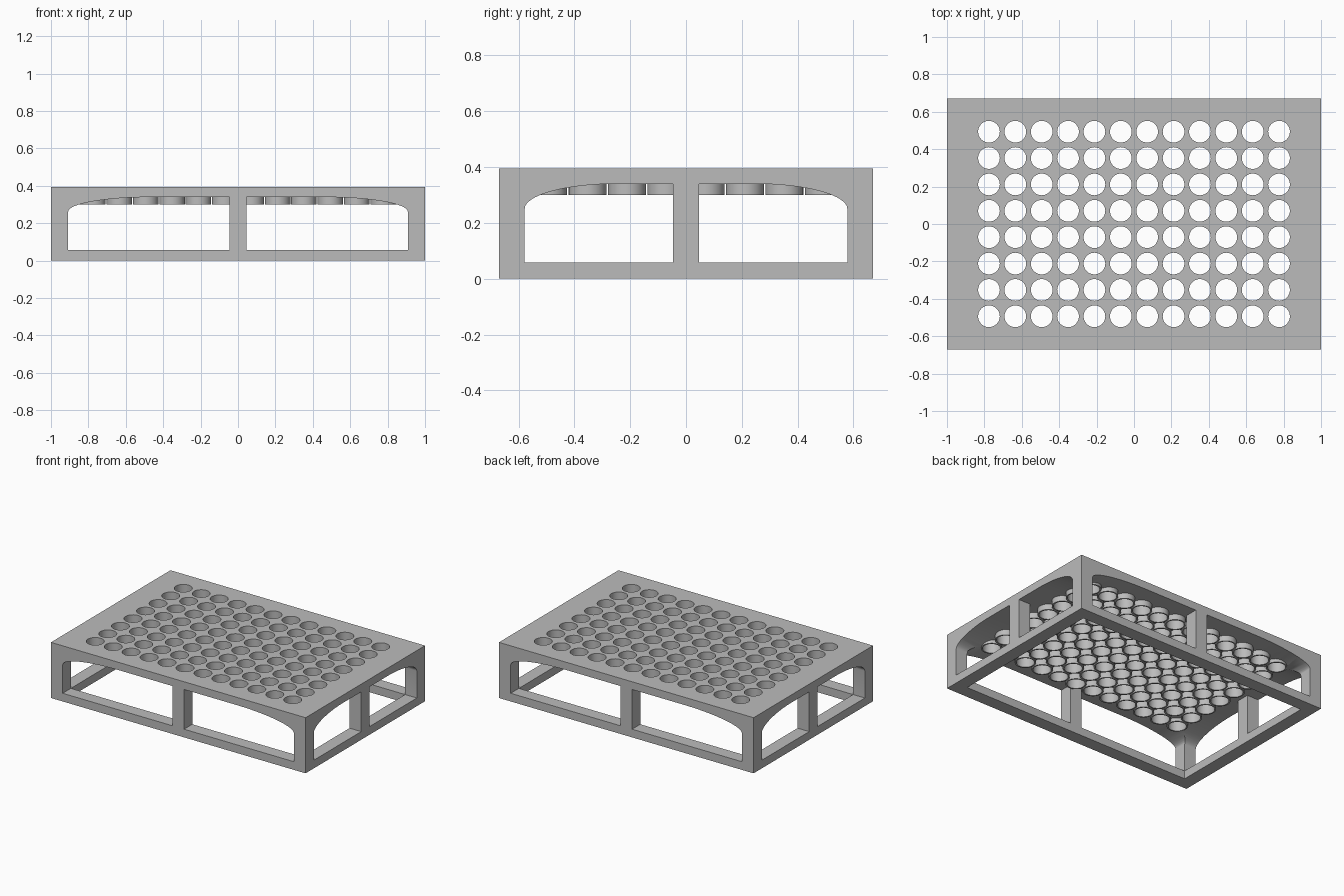
import bpy, bmesh, math
from mathutils import Matrix

if "Cube" in bpy.data.objects:
    bpy.data.objects.remove(bpy.data.objects["Cube"])

HX, HY, H = 1.0, 0.67, 0.395       # half length, half depth, height
WALL, RAIL = 0.092, 0.058          # frame thickness, bottom rail height
CEIL = 0.34                        # underside of the top plate
PITCH, HOLE, TUBE = 0.141, 0.058, 0.068
SEG = 32

grey = bpy.data.materials.new("plain grey")
grey.use_nodes = True
grey.diffuse_color = (0.5, 0.5, 0.5, 1)
grey.node_tree.nodes["Principled BSDF"].inputs["Base Color"].default_value = (0.5, 0.5, 0.5, 1)


def add(name, bm):
    bmesh.ops.recalc_face_normals(bm, faces=bm.faces)
    mesh = bpy.data.meshes.new(name)
    bm.to_mesh(mesh)
    bm.free()
    mesh.materials.append(grey)
    ob = bpy.data.objects.new(name, mesh)
    bpy.context.collection.objects.link(ob)
    return ob


def box(bm, x, y, z0, z1, sx, sy):
    m = Matrix.Translation((x, y, (z0 + z1) / 2)) @ Matrix.Diagonal((sx, sy, z1 - z0, 1))
    bmesh.ops.create_cube(bm, size=1, matrix=m)


def arch(half, rx, spring, depth, along_x):
    """Prism with elliptical shoulders, running through the whole frame."""
    right = []
    for i in range(17):
        a = math.pi / 2 * i / 16
        right.append((half - rx + rx * math.cos(a), spring + (CEIL - spring) * math.sin(a)))
    prof = [(-half, RAIL), (half, RAIL)] + right + [(-u, z) for u, z in reversed(right)]
    bm = bmesh.new()
    face = bm.faces.new([bm.verts.new((-depth, u, z) if along_x else (u, -depth, z)) for u, z in prof])
    ext = bmesh.ops.extrude_face_region(bm, geom=[face])
    move = (2 * depth, 0, 0) if along_x else (0, 2 * depth, 0)
    bmesh.ops.translate(bm, vec=move, verts=[v for v in ext["geom"] if isinstance(v, bmesh.types.BMVert)])
    return add("arch_cutter", bm)


def combine(ob, tool, operation):
    """Apply a boolean and remove the helper."""
    tool.hide_render = True
    mod = ob.modifiers.new("boolean", "BOOLEAN")
    mod.operation, mod.solver, mod.object = operation, "EXACT", tool
    bpy.context.view_layer.update()
    result = bpy.data.meshes.new_from_object(ob.evaluated_get(bpy.context.evaluated_depsgraph_get()))
    ob.modifiers.clear()
    ob.data = result
    bpy.data.objects.remove(tool)


def smooth(ob):
    bpy.ops.object.select_all(action="DESELECT")
    ob.select_set(True)
    bpy.context.view_layer.objects.active = ob
    bpy.ops.object.shade_smooth_by_angle(angle=math.radians(30))


# Frame: solid block opened by two crossing arches and a bottom opening
bm = bmesh.new()
box(bm, 0, 0, 0, H, 2 * HX, 2 * HY)
frame = add("rack_frame", bm)
combine(frame, arch(HX - WALL, 0.45, 0.262, 1, False), "DIFFERENCE")
combine(frame, arch(HY - WALL, 0.33, 0.25, 1.3, True), "DIFFERENCE")
bm = bmesh.new()
box(bm, 0, 0, -0.1, 0.1, 2 * (HX - WALL), 2 * (HY - WALL))
combine(frame, add("floor_cutter", bm), "DIFFERENCE")

# Middle posts on all four sides
bm = bmesh.new()
for s in (-1, 1):
    box(bm, 0, s * (HY - WALL / 2), 0.03, 0.36, WALL, WALL)
    box(bm, s * (HX - WALL / 2), 0, 0.03, 0.36, WALL, WALL)
combine(frame, add("middle_posts", bm), "UNION")

# Grid of round holes
centres = [((i - 5.5) * PITCH, (j - 3.5) * PITCH) for i in range(12) for j in range(8)]
bm = bmesh.new()
for x, y in centres:
    bmesh.ops.create_cone(bm, cap_ends=True, segments=SEG, radius1=HOLE, radius2=HOLE, depth=0.4,
                          matrix=Matrix.Translation((x, y, 0.35)))
combine(frame, add("hole_cutter", bm), "DIFFERENCE")
smooth(frame)

# Short sleeves hanging below the holes
bm = bmesh.new()
section = [(HOLE, 0.3), (TUBE, 0.3), (TUBE, CEIL + 0.002), (HOLE, CEIL + 0.002)]
for x, y in centres:
    rings = []
    for r, z in section:
        rings.append([bm.verts.new((x + r * math.cos(2 * math.pi * k / SEG),
                                    y + r * math.sin(2 * math.pi * k / SEG), z)) for k in range(SEG)])
    for a, b in zip(rings, rings[1:] + rings[:1]):
        for k in range(SEG):
            n = (k + 1) % SEG
            bm.faces.new((a[k], a[n], b[n], b[k]))
smooth(add("hole_sleeves", bm))
